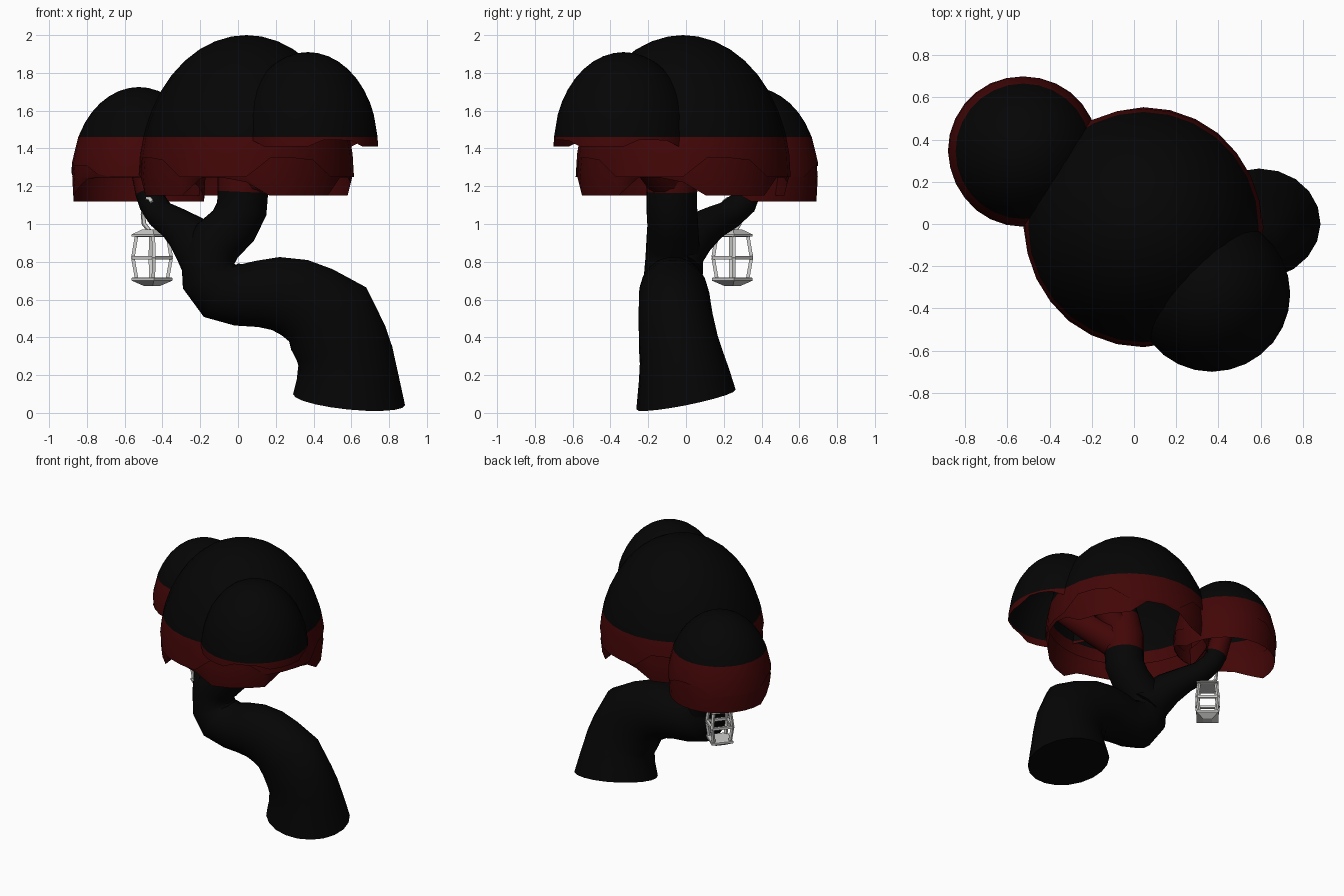
import bpy, bmesh, math
from mathutils import Vector

if "Cube" in bpy.data.objects:
    bpy.data.objects.remove(bpy.data.objects["Cube"])


def material(name, color):
    m = bpy.data.materials.new(name)
    m.diffuse_color = (*color, 1)
    m.use_nodes = True
    m.node_tree.nodes["Principled BSDF"].inputs["Base Color"].default_value = m.diffuse_color
    return m


BLACK = material("black", (0.0015, 0.0015, 0.0015))
RED = material("dark_red", (0.055, 0.0018, 0.002))
GREY = material("pale_grey", (0.62, 0.62, 0.61))
RED_LOW, RED_HIGH = 1.17, 1.46      # height band that is red


def finish(name, bm, mats, smooth=40, banded=False):
    bmesh.ops.recalc_face_normals(bm, faces=bm.faces)
    if banded:
        for f in bm.faces:
            z = f.calc_center_median().z
            f.material_index = 1 if banded[0] < z < banded[1] else 0
    me = bpy.data.meshes.new(name)
    bm.to_mesh(me)
    bm.free()
    ob = bpy.data.objects.new(name, me)
    bpy.context.collection.objects.link(ob)
    for m in mats:
        me.materials.append(m)
    if smooth:
        bpy.ops.object.select_all(action='DESELECT')
        ob.select_set(True)
        bpy.context.view_layer.objects.active = ob
        bpy.ops.object.shade_smooth_by_angle(angle=math.radians(smooth))
    return ob


def skin(bm, rings):
    """Quads between consecutive rings of vertices."""
    for a, b in zip(rings, rings[1:]):
        n = len(a)
        for i in range(n):
            j = (i + 1) % n
            bm.faces.new((a[i], a[j], b[j], b[i]))


def tube(bm, points, sides=16, start=None, phase=0.0):
    """Sweep a section along (x, y, z, radius[, depth factor]) points."""
    pts = [Vector(p[:3]) for p in points]
    steps = [(b - a).normalized() for a, b in zip(pts, pts[1:])]
    rings, ref = [], Vector((0, 1, 0))
    for k, p in enumerate(pts):
        t = steps[max(k - 1, 0)] + steps[min(k, len(steps) - 1)]
        if k == 0 and start:
            t = Vector(start)
        t.normalize()
        u = (ref - t * ref.dot(t)).normalized()
        v = t.cross(u)
        ref = u
        r = points[k][3]
        depth = points[k][4] if len(points[k]) > 4 else 1
        ring = []
        for i in range(sides):
            a = 2 * math.pi * i / sides + phase
            ring.append(bm.verts.new(p + (u * math.cos(a) * depth + v * math.sin(a)) * r))
        rings.append(ring)
    skin(bm, rings)
    bm.faces.new(rings[0])
    bm.faces.new(rings[-1])


# Bent trunk, leaning left and turning up again
bm = bmesh.new()
tube(bm, [(0.588, 0.0, 0.07, 0.298, 0.9), (0.578, -0.01, 0.2, 0.268, 0.9), (0.568, -0.027, 0.3, 0.254, 0.87),
          (0.545, -0.04, 0.37, 0.252, 0.84), (0.48, -0.055, 0.5, 0.26, 0.76), (0.385, -0.06, 0.57, 0.225, 0.85),
          (0.3, -0.062, 0.61, 0.213, 0.88), (0.2, -0.065, 0.632, 0.196, 0.93), (0.1, -0.068, 0.63, 0.177),
          (0.0, -0.07, 0.625, 0.165), (-0.09, -0.07, 0.65, 0.17), (-0.15, -0.07, 0.72, 0.155),
          (-0.16, -0.07, 0.82, 0.145), (-0.11, -0.07, 0.91, 0.14), (-0.025, -0.07, 0.99, 0.135),
          (0.02, -0.075, 1.08, 0.135), (0.025, -0.075, 1.17, 0.135), (0.03, -0.075, 1.3, 0.14),
          (0.04, -0.07, 1.46, 0.11), (0.05, -0.05, 1.62, 0.06)], sides=20, start=(0.1, -0.2, 1))
finish("trunk", bm, [BLACK, RED], 50, (RED_LOW, RED_HIGH))

# Side branch that holds the left crown
bm = bmesh.new()
tube(bm, [(-0.14, -0.06, 0.77, 0.155), (-0.2, -0.03, 0.86, 0.135), (-0.265, 0.05, 0.945, 0.115),
          (-0.34, 0.14, 1.005, 0.09), (-0.41, 0.23, 1.05, 0.078), (-0.45, 0.3, 1.11, 0.075),
          (-0.47, 0.32, 1.17, 0.075), (-0.5, 0.34, 1.3, 0.07), (-0.54, 0.35, 1.46, 0.06),
          (-0.55, 0.35, 1.6, 0.04)], sides=14)
finish("side_branch", bm, [BLACK, RED], 50, (RED_LOW, RED_HIGH))

# Limbs spreading inside the main crown
limbs = {"right_limb": [(0.2, -0.19, 1.34, 0.1), (0.34, -0.3, 1.46, 0.085), (0.38, -0.34, 1.65, 0.05)],
         "upper_limb": [(0.06, -0.07, 1.36, 0.1), (0.2, -0.09, 1.46, 0.08), (0.32, -0.12, 1.58, 0.05)]}
for name, path in limbs.items():
    bm = bmesh.new()
    tube(bm, [(0.03, -0.075, 1.22, 0.12)] + path, sides=12)
    finish(name, bm, [BLACK, RED], 50, (RED_LOW, RED_HIGH))


def arch(angle, offset, count):
    """Flat topped scallops around the rim, from 0 to 1."""
    return min(1, 1.5 * max(0, math.cos(count * (angle - math.radians(offset)))))


def crown(name, x, y, radius, base, top, rise, scallop, skirt=None, segs=28):
    """Hollow half-ellipsoid with a scalloped rim and an optional lower skirt."""
    height = top - base

    def ring(bm, z_of):
        out = []
        for i in range(segs):
            a = 2 * math.pi * i / segs
            z, r = z_of(a)
            out.append(bm.verts.new((x + r * math.cos(a), y + r * math.sin(a), z)))
        return out

    def at(z):
        return z, radius * math.sqrt(max(0, 1 - ((z - base) / height) ** 2))

    bm = bmesh.new()
    levels = [base + height * math.sin(math.radians(d)) for d in (82, 73, 64, 55, 46, 37, 28, 20)]
    levels = [z for z in levels if z > RED_HIGH + 0.02] + [RED_HIGH]
    if base + rise < RED_HIGH - 0.05:
        levels.append(base + rise + 0.02)
    rings = [ring(bm, lambda a, z=z: at(z)) for z in levels]
    rings.append(ring(bm, lambda a: at(base + rise * arch(a, *scallop))))
    skin(bm, rings)
    tip = bm.verts.new((x, y, top))
    for i in range(segs):
        bm.faces.new((rings[0][i], rings[0][(i + 1) % segs], tip))
    finish(name, bm, [BLACK, RED], 60, (0, RED_HIGH))
    if skirt is None:
        return
    # lower layer just inside the rim
    low, *gaps = skirt
    bm = bmesh.new()
    skin(bm, [ring(bm, lambda a: (base + rise + 0.02, radius * 0.965)),
              ring(bm, lambda a: (base, radius * 0.985)),
              ring(bm, lambda a: (low + (base - low - 0.005) * arch(a, *gaps), radius * 0.965))])
    finish(name + "_skirt", bm, [RED], 60)


crown("main_crown", 0.045, -0.015, 0.569, 1.25, 2.0, 0.1, (-65, 4), (1.15, -105, 4))
crown("left_crown", -0.525, 0.345, 0.358, 1.25, 1.725, 0.06, (85, 3), (1.12, 270, 1))
crown("right_crown", 0.37, -0.33, 0.371, 1.41, 1.91, 0.035, (-65, 4))

# Lantern: square bulging cage with its corners on the axes
LX, LY = -0.455, 0.245
TURN = math.radians(5)


def corner(k, r, z):
    a = TURN + k * math.pi / 2
    return (LX + r * math.cos(a), LY + r * math.sin(a), z)


def plate(name, levels):
    bm = bmesh.new()
    rings = [[bm.verts.new(corner(k, r, z)) for k in range(4)] for r, z in levels]
    skin(bm, rings)
    bm.faces.new(rings[0])
    bm.faces.new(rings[-1])
    finish(name, bm, [GREY], 0)


plate("lantern_base", [(0.045, 0.673), (0.108, 0.7), (0.108, 0.715), (0.09, 0.718)])
plate("lantern_cap", [(0.09, 0.932), (0.108, 0.935), (0.108, 0.945), (0.05, 0.972)])

bm = bmesh.new()
for k in range(4):
    post = [corner(k, 0.082, 0.71), corner(k, 0.102, 0.822), corner(k, 0.082, 0.94)]
    for p in [post[:2], post[1:], [post[1], corner(k + 1, 0.102, 0.822)]]:
        tube(bm, [(*q, 0.013) for q in p], sides=4, phase=math.pi / 4)
finish("lantern_cage", bm, [GREY], 0)

# Hook over the side branch
bm = bmesh.new()
tube(bm, [(*p, 0.012) for p in [(-0.455, 0.2, 1.115), (-0.465, 0.22, 1.132), (-0.478, 0.245, 1.135),
                                (-0.495, 0.272, 1.105), (-0.503, 0.285, 1.05), (-0.498, 0.283, 1.0),
                                (-0.47, 0.26, 0.965)]], sides=6)
finish("lantern_hook", bm, [GREY], 60)
